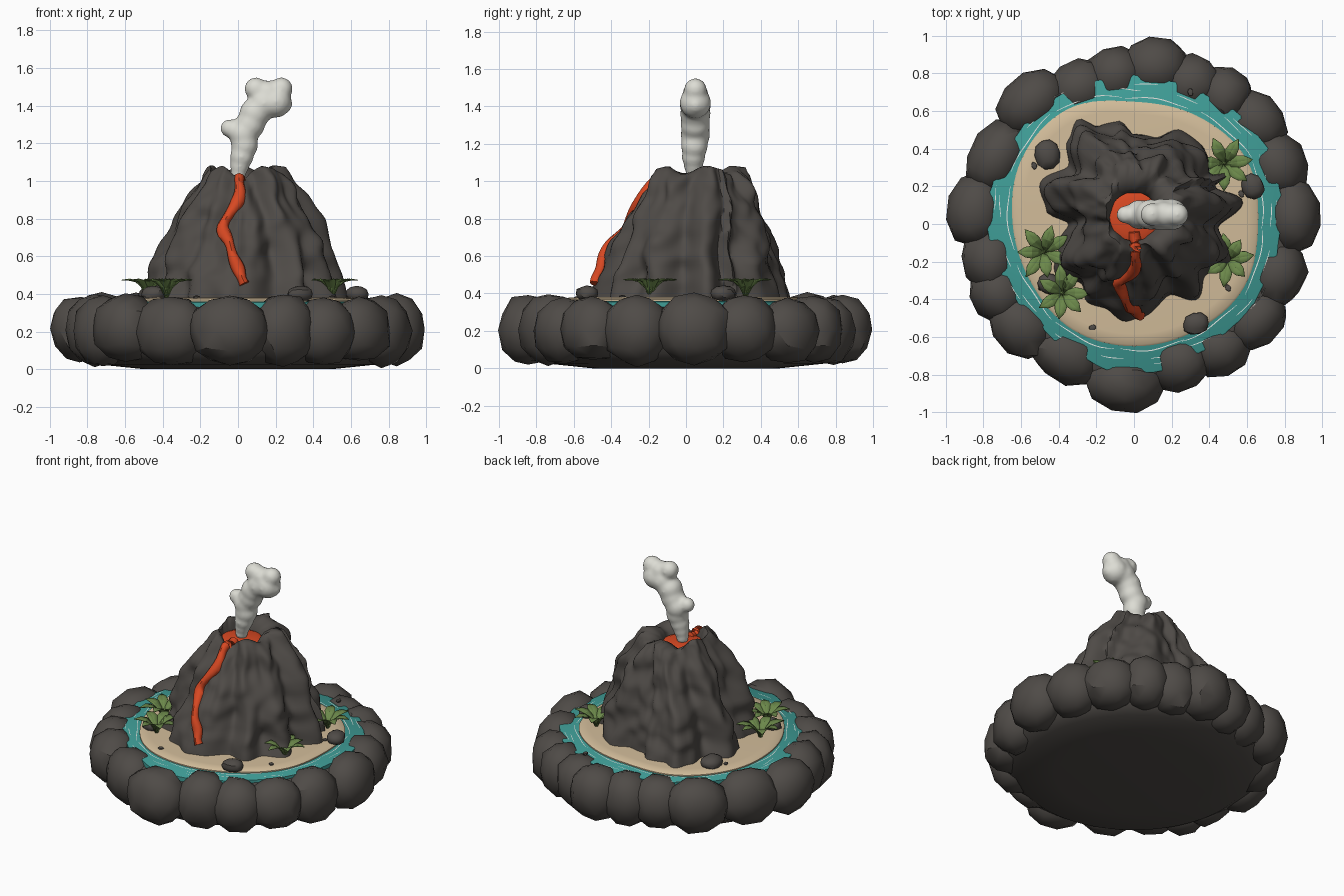
import bpy, bmesh, math, random
from mathutils import Vector, Matrix, noise
from mathutils.bvhtree import BVHTree

if "Cube" in bpy.data.objects:
    bpy.data.objects.remove(bpy.data.objects["Cube"])

random.seed(4)
TAU = math.tau


def material(name, rgb):
    m = bpy.data.materials.new(name)
    m.diffuse_color = (*rgb, 1)
    m.use_nodes = True
    m.node_tree.nodes["Principled BSDF"].inputs["Base Color"].default_value = m.diffuse_color
    return m


ROCK = material("dark rock", (.078, .070, .063))
SAND = material("sand", (.64, .50, .32))
WATER = material("teal water", (.05, .34, .31))
FOAM = material("foam", (.80, .82, .78))
LAVA = material("lava", (.68, .065, .016))
LEAF = material("leaf green", (.15, .25, .07))
SMOKE = material("pale smoke", (.72, .72, .66))


def finish(name, bm, mat, angle=40):
    bmesh.ops.recalc_face_normals(bm, faces=bm.faces)
    me = bpy.data.meshes.new(name)
    bm.to_mesh(me)
    bm.free()
    me.materials.append(mat)
    ob = bpy.data.objects.new(name, me)
    bpy.context.collection.objects.link(ob)
    bpy.ops.object.select_all(action='DESELECT')
    ob.select_set(True)
    bpy.context.view_layer.objects.active = ob
    bpy.ops.object.shade_smooth_by_angle(angle=math.radians(angle))
    return ob


def around(values, a):
    """Smooth closed interpolation of evenly spaced radii."""
    n = len(values)
    u = (a / TAU % 1) * n
    i = int(u)
    t = u - i
    p, q, r, s = (values[(i + k) % n] for k in (-1, 0, 1, 2))
    return q + .5 * t * (r - p + t * (2 * p - 5 * q + 4 * r - s + t * (3 * (q - r) + s - p)))


def loft(bm, rings, caps=True):
    """Skin closed rings of points; optionally close both ends."""
    rows = [[bm.verts.new(p) for p in ring] for ring in rings]
    for a, b in zip(rows, rows[1:]):
        for i in range(len(a)):
            j = (i + 1) % len(a)
            bm.faces.new((a[i], a[j], b[j], b[i]))
    if caps:
        bm.faces.new(rows[0])
        bm.faces.new(rows[-1])


def slab(name, mat, profile, radius=lambda a: 1, n=96, center=(0, 0)):
    """Disc-like part from (scale, z) profile and outline radius."""
    bm = bmesh.new()
    angles = [TAU * i / n for i in range(n)]
    loft(bm, [[(center[0] + s * radius(a) * math.cos(a), center[1] + s * radius(a) * math.sin(a), z)
               for a in angles] for s, z in profile])
    return finish(name, bm, mat)


# Base bowl, water and sand
slab("base", ROCK, [(.50, 0), (.74, .025), (.82, .08), (.87, .2), (.84, .3), (.76, .335)])
water_r = [.785, .815, .79, .785, .795, .785, .785, .745, .75, .795, .765, .765]
sand_r = [.66, .69, .665, .65, .705, .69, .645, .63, .65, .65, .655, .675]
slab("water", WATER, [(1, .325), (1, .355), (.99, .36)],
     lambda a: around(water_r, a) + .006 * math.sin(17 * a))
slab("sand", SAND, [(1, .34), (1, .368), (.985, .376), (.9, .381)], lambda a: around(sand_r, a))

# Thin broken foam lines on the water
bm = bmesh.new()
for offset, fill, count, half in ((.022, .9, 11, .0028), (.065, .45, 17, .0022), (.095, .25, 9, .002)):
    for k in range(count):
        a0 = TAU * (k + random.uniform(-.12, .12)) / count
        steps = 10
        pair = None
        for i in range(steps + 1):
            a = a0 + TAU / count * fill * i / steps
            r = around(sand_r, a) + offset + .006 * math.sin(13 * a + k)
            w = half * math.sin(math.pi * (i + .4) / (steps + .8)) ** .5
            new = [bm.verts.new((q * math.cos(a), q * math.sin(a), .363)) for q in (r - w, r + w)]
            if pair:
                bm.faces.new((pair[0], pair[1], new[1], new[0]))
            pair = new
finish("foam_lines", bm, FOAM)


def boulder(name, loc, size, yaw, sub=2, rough=.1, power=2.25):
    """Rounded, slightly faceted stone."""
    bm = bmesh.new()
    bmesh.ops.create_icosphere(bm, subdivisions=sub, radius=1)
    seed = Vector((random.random(), random.random(), random.random())) * 40
    for v in bm.verts:
        d = v.co.normalized()
        k = sum(abs(c) ** power for c in d) ** (-1 / power)
        v.co = d * k * (1 + rough * noise.noise(d * 1.6 + seed))
    bm.transform(Matrix.Translation(loc) @ Matrix.Rotation(yaw, 4, 'Z')
                 @ Matrix.Diagonal((*size, 1)))
    return finish(name, bm, ROCK, 34)


# Boulder ring: angle, outer reach, half width
ring = [(3, 1, .20), (22, .98, .18), (40, 1, .18), (55, .99, .15), (68, .96, .16), (82, 1, .18),
        (97, .95, .16), (112, .93, .17), (130, 1, .20), (154, .96, .21), (175, 1, .20), (194, .94, .18),
        (207, .96, .16), (222, .96, .19), (243, .93, .20), (267, 1, .21), (288, .93, .17),
        (305, .95, .17), (322, .97, .18), (341, .96, .18)]
for deg, reach, half in ring:
    a = math.radians(deg)
    depth = .155
    r = reach - depth
    boulder("rim_boulder", (r * math.cos(a), r * math.sin(a), .21 + random.uniform(-.01, .01)),
            (depth, half, .18 + random.uniform(-.008, .012)), a)

# Stones and pebbles on the sand
for x, y, s in [(-.46, .37, .08), (.63, .2, .07), (.33, -.53, .07), (-.45, -.32, .065)]:
    boulder("beach_stone", (x, y, .40), (s, s * .85, .042), random.random() * 3)
for x, y in [(-.53, .31), (.50, -.34), (-.22, -.55), (-.49, -.34), (.57, .16), (.3, .7)]:
    boulder("pebble", (x, y, .381), (.022, .016, .012), random.random() * 3, 1)

# Volcano: ridged outline shrinking upward, then turning into the crater
outline = [(.58, .12), (.42, .2), (.5, .27), (.40, .27), (.36, .42), (.25, .5), (.11, .46), (0, .48),
           (-.08, .55), (-.19, .52), (-.3, .56), (-.35, .45), (-.35, .31), (-.5, .22), (-.47, .07),
           (-.35, .0), (-.40, -.1), (-.42, -.27), (-.28, -.32), (-.25, -.42), (-.15, -.45),
           (-.05, -.52), (.03, -.5), (.19, -.38), (.34, -.40), (.38, -.28), (.52, -.2), (.45, -.02)]
CX, CY = .02, .04
polar = sorted((math.atan2(y - CY, x - CX) % TAU, math.hypot(x - CX, y - CY)) for x, y in outline)
polar = [(polar[-1][0] - TAU, polar[-1][1])] + polar + [(polar[0][0] + TAU, polar[0][1])]


def foot(a):
    a %= TAU
    for (a0, r0), (a1, r1) in zip(polar, polar[1:]):
        if a0 <= a <= a1:
            t = (a - a0) / (a1 - a0)
            return r0 + (r1 - r0) * t * t * (3 - 2 * t)


levels = [(0, 1.0), (.1, .97), (.32, .87), (.5, .80), (.68, .71), (.85, .61), (.94, .55), (1, .48)]


def shrink(t):
    for (t0, s0), (t1, s1) in zip(levels, levels[1:]):
        if t <= t1:
            return s0 + (s1 - s0) * (t - t0) / (t1 - t0)
    return levels[-1][1]


N, ROWS = 150, 34
rings = []
for k in range(ROWS + 1):
    t = k / ROWS
    row = []
    for i in range(N):
        a = TAU * i / N
        f = foot(a + .12 * math.sin(4 * t + 2 * a) * t)
        r = (f * (1 - .35 * t) + .49 * .35 * t) * shrink(t)
        p = Vector((math.cos(a) * 2.4, math.sin(a) * 2.4, t * 3.6))
        r += (.05 * noise.noise(p) + .035 * noise.noise(p * 2)) * min(1, t * 5)
        r += .04 * max(0, math.cos(a)) ** 3 * math.exp(-((t - .45) / .16) ** 2)
        front = max(0, math.cos(a + math.pi / 2)) ** 10
        z = .37 + t * (.685 + .02 * math.sin(5 * a) - .035 * front)
        r -= .04 * front * t ** 3
        row.append((CX + .015 * t + r * math.cos(a) * (1 - .15 * t ** 3),
                    CY + .02 * t + r * math.sin(a), z))
    rings.append(row)
for blend, drop, r in ((.45, -.008, .135), (.9, .02, .135), (1, .07, .125), (1, .11, .115)):
    rings.append([(x + (r * math.cos(TAU * i / N) - x) * blend,
                   y + (CY + r * math.sin(TAU * i / N) - y) * blend, z - drop)
                  for i, (x, y, z) in enumerate(rings[ROWS])])
bm = bmesh.new()
loft(bm, rings)
bmesh.ops.recalc_face_normals(bm, faces=bm.faces)
tree = BVHTree.FromBMesh(bm)
finish("volcano", bm, ROCK, 60)

# Lava pool and the stream that runs over the lip and hugs the front slope
slab("lava_pool", LAVA, [(.13, .97), (.13, 1.0), (.10, 1.012)], n=32, center=(0, CY))
path = [Vector((0, -.04, 1.008))]
for i in range(14):
    y = -.08 - .015 * i
    hit = tree.ray_cast(Vector((.006, y, 2)), Vector((0, 0, -1)))[0]
    if hit and hit.z > .955:
        path.append(hit + Vector((0, -.004, .008)))
keys = [(.02, .94), (-.01, .87), (-.07, .79), (-.088, .74), (-.045, .68),
        (-.03, .6), (.005, .53), (.02, .48), (.04, .44)]
for (x0, z0), (x1, z1) in zip(keys, keys[1:]):
    for t in (0, .33, .67):
        x, z = x0 + (x1 - x0) * t, z0 + (z1 - z0) * t
        hit = tree.ray_cast(Vector((x, -1, z)), Vector((0, 1, 0)))[0]
        if hit:
            path.append(hit + Vector((0, -.008, 0)))
for _ in range(2):
    path[1:-1] = [(a + b * 2 + c) / 4 for a, b, c in zip(path, path[1:], path[2:])]
rings = []
for i, p in enumerate(path):
    d = (path[min(i + 1, len(path) - 1)] - path[max(i - 1, 0)]).normalized()
    side = d.cross(Vector((0, -1, .3))).normalized()
    out = side.cross(d)
    w = .03 + .006 * math.sin(i * .8)
    rings.append([p + side * w * math.cos(TAU * j / 8) + out * .03 * math.sin(TAU * j / 8)
                  for j in range(8)])
bm = bmesh.new()
loft(bm, rings)
finish("lava_stream", bm, LAVA, 50)

# Smoke plume: merged puffs
puffs = [(0, .04, 1.03, .042), (.008, .04, 1.08, .052), (.02, .04, 1.13, .064), (.035, .045, 1.19, .073),
         (.03, .05, 1.25, .08), (-.045, .05, 1.28, .05), (.065, .05, 1.30, .08), (.09, .05, 1.36, .083),
         (.14, .05, 1.41, .085), (.20, .05, 1.42, .085), (.095, .05, 1.49, .062), (.16, .05, 1.465, .07),
         (.23, .05, 1.49, .062), (.235, .05, 1.41, .055)]
bm = bmesh.new()
for x, y, z, r in puffs:
    bmesh.ops.create_icosphere(bm, subdivisions=3, radius=r, matrix=Matrix.Translation((x, y, z)))
plume = finish("smoke_plume", bm, SMOKE)
mod = plume.modifiers.new("merge", 'REMESH')
mod.voxel_size = .011
mod.use_smooth_shade = True
mod = plume.modifiers.new("soften", 'SMOOTH')
mod.iterations = 14

# Leafy plants: creased leaves fanning out of one root
leaf = [(0, .010, 0), (.03, .020, .055), (.07, .033, .088), (.11, .027, .096), (.155, .001, .09)]
for px, py, size, turn in [(.48, .32, .95, .3), (.50, -.19, .95, .1), (-.48, -.15, 1, .5), (-.38, -.37, 1, 0)]:
    bm = bmesh.new()
    for k in range(7):
        rot = Matrix.Rotation(turn + TAU * k / 7 + random.uniform(-.15, .15), 3, 'Z')
        s = size * random.uniform(.85, 1.05)
        prev = None
        for d, w, z in leaf:
            crease = .007 if w > .005 else 0
            new = [bm.verts.new(rot @ Vector((d * s, e * w, z - crease * (1 - abs(e))))
                                + Vector((px, py, .385))) for e in (-1, 0, 1)]
            if prev:
                for j in (0, 1):
                    bm.faces.new((prev[j], prev[j + 1], new[j + 1], new[j]))
            prev = new
    plant = finish("leafy_plant", bm, LEAF, 20)
    mod = plant.modifiers.new("thickness", 'SOLIDIFY')
    mod.thickness = .004
